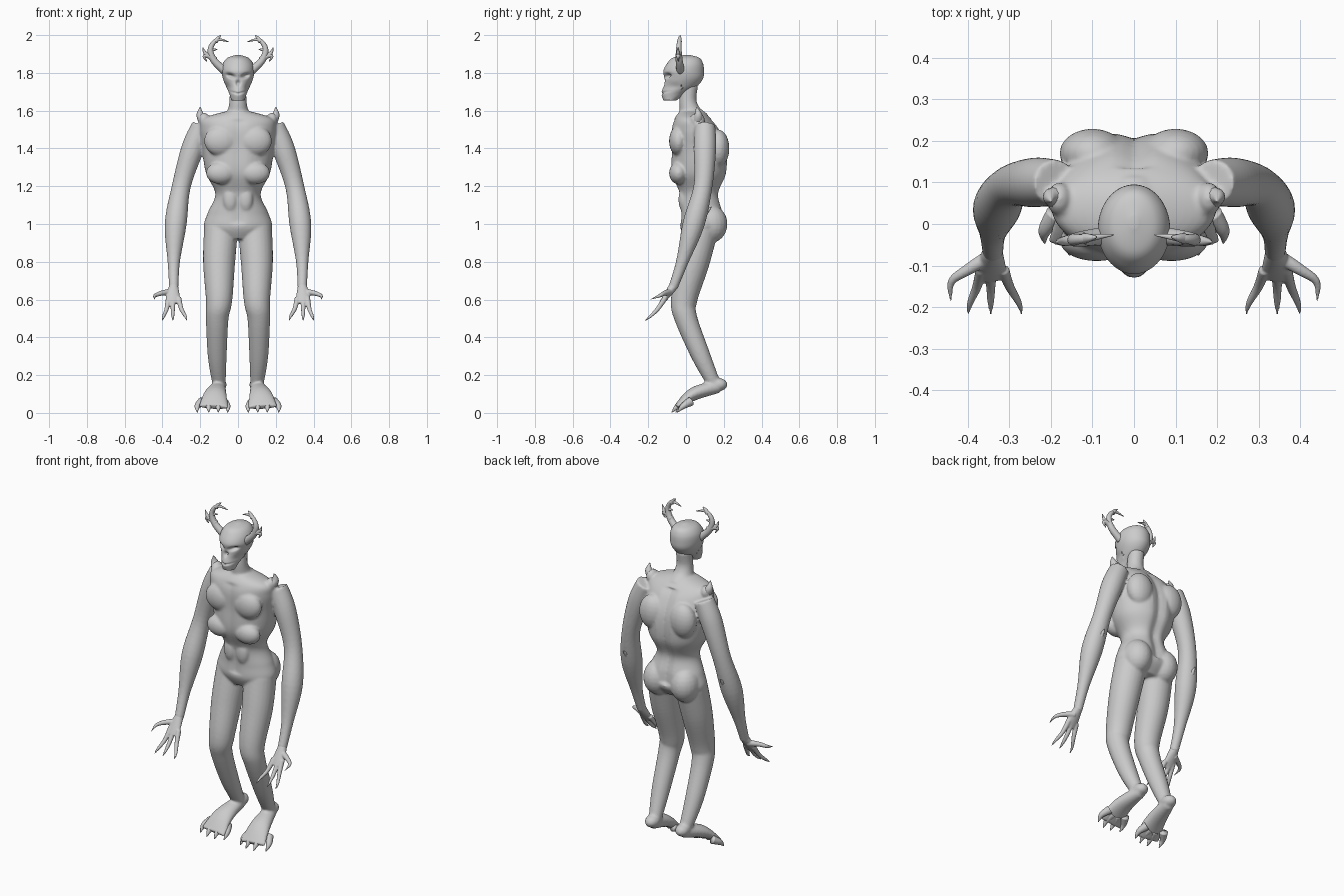
import bpy, bmesh, math
from mathutils import Vector, Matrix

if "Cube" in bpy.data.objects:
    bpy.data.objects.remove(bpy.data.objects["Cube"])

AXIS_X, AXIS_Y, AXIS_Z = (Vector(row) for row in Matrix.Identity(3))
TIP = .002

skin = bpy.data.materials.new("pale grey skin")
skin.use_nodes = True
skin.diffuse_color = (.6, .6, .6, 1)
skin.node_tree.nodes["Principled BSDF"].inputs["Base Color"].default_value = skin.diffuse_color


def spline(points, steps):
    """Smooth curve through control points of any dimension."""
    last = len(points) - 1
    curve = []
    for i in range(last):
        before, start = Vector(points[max(i - 1, 0)]), Vector(points[i])
        end, after = Vector(points[i + 1]), Vector(points[min(i + 2, last)])
        leave, arrive = (end - before) / 2, (after - start) / 2
        for step in range(steps):
            t = step / steps
            ease = t * t * (3 - 2 * t)
            curve.append(start.lerp(end, ease) + leave * t * (1 - t) ** 2
                         - arrive * t * t * (1 - t))
    return curve + [Vector(points[last])]


def tube(bm, points, sides=24, steps=6, across=AXIS_X, level=False, flip=1):
    """Loft of ellipses; a point is x, y, z, radius along across, other radius."""
    path = spline(points, steps)
    rings = []
    for i, point in enumerate(path):
        ahead, behind = path[min(i + 1, len(path) - 1)], path[max(i - 1, 0)]
        along = AXIS_Z if level else Vector((ahead - behind)[:3]).normalized()
        side = (across - along * across.dot(along)).normalized()
        other = along.cross(side)
        ring = []
        for k in range(sides):
            angle = math.tau * k / sides
            spot = (Vector(point[:3]) + side * math.cos(angle) * max(point[3], TIP)
                    + other * math.sin(angle) * max(point[4], TIP))
            ring.append(bm.verts.new((spot.x * flip, spot.y, spot.z)))
        rings.append(ring)
    for low, high in zip(rings, rings[1:]):
        for k in range(sides):
            after = (k + 1) % sides
            bm.faces.new((low[k], low[after], high[after], high[k]))
    bm.faces.new(rings[0])
    bm.faces.new(rings[-1])


def stack(bm, levels, sides):
    """Upright form; a level is height, half width, front y, back y."""
    tube(bm, [(0, (front + back) / 2, z, width, (back - front) / 2)
              for z, width, front, back in levels], sides=sides, steps=8, level=True)


def limb(bm, points, flip):
    """Round tube; a point is x, y, z, radius."""
    tube(bm, [(*point, point[-1]) for point in points], flip=flip)


def spike(bm, points, thick, across=AXIS_X):
    """Tapering claw or horn through the points."""
    last = len(points) - 1
    radii = [thick * (1 - i / last) ** .7 + TIP for i in range(last + 1)]
    tube(bm, [(*point, r, r) for point, r in zip(points, radii)], sides=12, across=across)


def ball(bm, centre, size):
    place = Matrix.Translation(centre) @ Matrix.Diagonal((*size, 1))
    bmesh.ops.create_uvsphere(bm, u_segments=20, v_segments=12, radius=1, matrix=place)


def finish(name, bm, voxel=None, mirror=False):
    bmesh.ops.recalc_face_normals(bm, faces=bm.faces)
    mesh = bpy.data.meshes.new(name)
    bm.to_mesh(mesh)
    bm.free()
    mesh.materials.append(skin)
    mesh.shade_smooth()
    part = bpy.data.objects.new(name, mesh)
    bpy.context.collection.objects.link(part)
    if voxel:
        merge = part.modifiers.new("Merge", 'REMESH')
        merge.mode = 'VOXEL'
        merge.voxel_size = voxel
        merge.use_smooth_shade = True
        soften = part.modifiers.new("Soften", 'SMOOTH')
        soften.iterations = 6
    if mirror:
        part.modifiers.new("Mirror", 'MIRROR')


# Torso
body = bmesh.new()
stack(body, [(1.6, .05, -.03, .08), (1.56, .18, -.06, .13), (1.5, .2, -.08, .18),
             (1.4, .19, -.08, .22), (1.27, .17, -.08, .22), (1.16, .12, -.04, .18),
             (1.06, .16, -.03, .2), (.98, .18, -.03, .2), (.92, .12, 0, .15)], sides=48)

# Spine and breastbone furrows
for v in body.verts:
    if 1 < v.co.z < 1.55:
        furrow = math.exp(-(v.co.x / .03) ** 2)
        v.co.y += furrow * (-.02 if v.co.y > .07 else .01)

# Neck
limb(body, [(0, .04, 1.55, .08), (0, .02, 1.6, .055), (0, .01, 1.66, .045), (0, .02, 1.74, .045)], 1)

# Chest, ribs, shoulder blades, buttocks, belly, heels, horn bases
MASSES = [((.09, -.04, 1.44), (.09, .05, .08)), ((.09, -.04, 1.27), (.08, .05, .06)),
          ((.1, .17, 1.4), (.08, .06, .1)), ((.09, .13, 1), (.08, .09, .1)),
          ((.04, -.01, 1.13), (.04, .03, .07)), ((.1, .17, .15), (.04, .05, .035)),
          ((.18, .06, 1.55), (.03, .04, .04))]
for flip in (1, -1):
    for (x, y, z), size in MASSES:
        ball(body, (x * flip, y, z), size)
    # Leg
    limb(body, [(.09, .08, .97, .09), (.1, .04, .8, .085), (.1, -.01, .6, .07),
                (.11, 0, .5, .06), (.11, .08, .3, .05), (.1, .15, .15, .035)], flip)
    # Foot
    tube(body, [(.1, .17, .14, .035, .035), (.12, .04, .1, .06, .035),
                (.13, -.05, .03, .08, .015)], flip=flip)
    # Arm
    limb(body, [(.19, .1, 1.52, .055), (.24, .1, 1.4, .06), (.3, .09, 1.2, .05),
                (.33, .04, 1, .058), (.34, -.02, .8, .033), (.34, -.07, .66, .025)], flip)
finish("body", body, voxel=.007)

# Clawed toes fan out from the foot
toes = bmesh.new()
for spread in (-.075, -.025, .025, .085):
    reach = -.075 + 4 * max(abs(spread) - .03, 0) ** 1.7
    spike(toes, [(.13 + spread * .7, reach + .07, .06), (.13 + spread, reach + .03, .035),
                 (.13 + spread, reach, .003)], thick=.022)
finish("toes", toes, mirror=True)

# Palm, three fingers and a thumb
hands = bmesh.new()
tube(hands, [(.34, -.06, .68, .022, .025), (.345, -.11, .61, .038, .016),
             (.345, -.13, .58, .033, .012)])
for spread in (-.075, 0, .055):
    knuckle = .345 + spread * .4
    spike(hands, [(knuckle, -.11, .61), (knuckle + spread * .2, -.15, .55),
                  (.345 + spread * .9, -.19, .51), (.345 + spread, -.22, .487)], thick=.013)
spike(hands, [(.35, -.08, .64), (.4, -.11, .635), (.44, -.14, .62), (.44, -.19, .6)],
      thick=.016, across=AXIS_Z)
finish("hands", hands, voxel=.0035, mirror=True)

# Elbow and shoulder horns
horns = bmesh.new()
spike(horns, [(.32, .05, 1.02), (.32, .09, 1.05), (.32, .135, 1.09)], thick=.03)
spike(horns, [(.18, .06, 1.55), (.2, .065, 1.58), (.2, .055, 1.62)], thick=.03)
finish("horns", horns, mirror=True)

# Skull-like head
head = bmesh.new()
stack(head, [(1.655, .035, -.12, -.05), (1.69, .046, -.13, 0), (1.73, .064, -.12, .06),
             (1.77, .08, -.115, .09), (1.81, .087, -.12, .095), (1.85, .08, -.1, .09),
             (1.88, .055, -.07, .07), (1.895, .01, -.01, .02)], sides=72)

# Eye sockets, nose hole, mouth and cheek hollows: x, z, width, height, depth
DENTS = [(.04, 1.785, .018, .01, .03), (0, 1.745, .01, .014, .02),
         (0, 1.69, .04, .004, .01), (.06, 1.725, .018, .02, .018)]
for v in head.verts:
    if v.co.y < -.03:
        x, z = abs(v.co.x), v.co.z
        for across, height, wide, tall, depth in DENTS:
            slant = height + (x - across) / 4
            v.co.y += depth * math.exp(-((x - across) / wide) ** 2 - ((z - slant) / tall) ** 2)
finish("head", head)

# Branched antlers: thickness, then x and z along each branch
antlers = bmesh.new()
BRANCHES = [
    (.02, (.07, 1.81), (.13, 1.87), (.145, 1.93), (.11, 1.975), (.05, 1.965)),
    (.011, (.12, 1.965), (.105, 1.985), (.09, 1.998)),
    (.014, (.12, 1.87), (.17, 1.9), (.187, 1.935)),
    (.013, (.13, 1.885), (.178, 1.89), (.165, 1.86)),
    (.01, (.145, 1.92), (.11, 1.925))]
for thick, *route in BRANCHES:
    spike(antlers, [(x, -.02 - x / 8, z) for x, z in route], thick, across=AXIS_Y)
finish("antlers", antlers, mirror=True)
